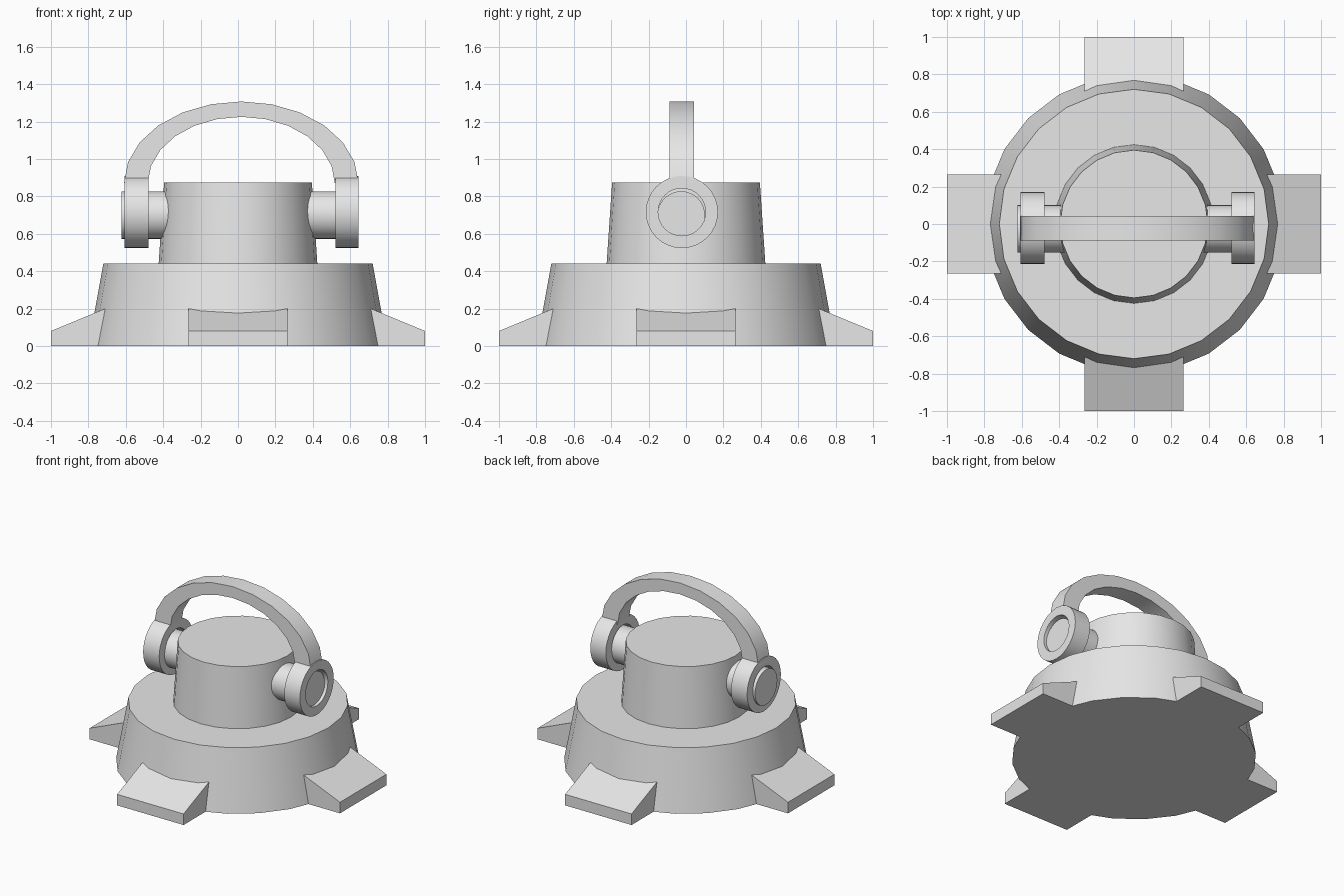
import bpy
import bmesh
from math import pi, cos, sin, radians
from mathutils import Matrix, Vector

old = bpy.data.objects.get("Cube")
if old:
    bpy.data.objects.remove(old, do_unlink=True)

GREY = (0.8, 0.8, 0.8, 1)
grey = bpy.data.materials.new("light grey")
grey.use_nodes = True
grey.diffuse_color = GREY
grey.node_tree.nodes["Principled BSDF"].inputs["Base Color"].default_value = GREY


def finish(name, bm):
    """Turn a bmesh into a smooth shaded object with sharp edges kept."""
    bmesh.ops.recalc_face_normals(bm, faces=bm.faces)
    mesh = bpy.data.meshes.new(name)
    bm.to_mesh(mesh)
    bm.free()
    mesh.materials.append(grey)
    obj = bpy.data.objects.new(name, mesh)
    bpy.context.collection.objects.link(obj)
    bpy.ops.object.select_all(action="DESELECT")
    obj.select_set(True)
    bpy.context.view_layer.objects.active = obj
    bpy.ops.object.shade_smooth_by_angle(angle=radians(30))
    return obj


def frustum(name, r_low, r_high, z_low, z_high, sides=24):
    bm = bmesh.new()
    bmesh.ops.create_cone(bm, cap_ends=True, segments=sides, radius1=r_low,
                          radius2=r_high, depth=z_high - z_low,
                          matrix=Matrix.Translation((0, 0, (z_low + z_high) / 2)))
    return finish(name, bm)


def prism(name, outline, y_mid, width, turn=0):
    """Extrude an x-z outline along y, then turn it about z."""
    bm = bmesh.new()
    face = bm.faces.new([bm.verts.new((x, y_mid - width / 2, z)) for x, z in outline])
    side = bmesh.ops.extrude_face_region(bm, geom=[face])["geom"]
    bmesh.ops.translate(bm, vec=(0, width, 0),
                        verts=[v for v in side if isinstance(v, bmesh.types.BMVert)])
    bmesh.ops.rotate(bm, cent=(0, 0, 0), matrix=Matrix.Rotation(turn, 3, "Z"), verts=bm.verts)
    return finish(name, bm)


def lathe_x(name, outline, y, z, sides=32):
    """Spin a closed (x, radius) outline about an axis along x."""
    bm = bmesh.new()
    rings = []
    for i in range(sides):
        a = 2 * pi * i / sides
        rings.append([bm.verts.new((x, y + r * cos(a), z + r * sin(a))) for x, r in outline])
    n = len(outline)
    for i in range(sides):
        a, b = rings[i], rings[(i + 1) % sides]
        for j in range(n):
            k = (j + 1) % n
            bm.faces.new((a[j], a[k], b[k], b[j]))
    return finish(name, bm)


# Stepped body
frustum("base", 0.80, 0.72, 0, 0.44)
frustum("upper_body", 0.425, 0.395, 0.43, 0.875)

# Four sloped feet around the base
foot = [(0.69, 0), (1, 0), (1, 0.08), (0.69, 0.208)]
for i, side in enumerate(("left", "back", "right", "front")):
    prism(side + "_foot", foot, 0, 0.53, i * pi / 2)

# Axle through the upper body
PIVOT_Y = -0.022
bm = bmesh.new()
bmesh.ops.create_cone(bm, cap_ends=True, segments=32, radius1=0.127, radius2=0.127, depth=1.245,
                      matrix=Matrix.Translation(Vector((0, PIVOT_Y - 0.004, 0.70)))
                      @ Matrix.Rotation(pi / 2, 4, "Y"))
finish("axle", bm)

# Pivot rings on the axle ends, set a little to the left
SHIFT = 0.0175
for name, x0, x1 in (("right_pivot_ring", SHIFT - 0.625, SHIFT - 0.497),
                     ("left_pivot_ring", SHIFT + 0.503, SHIFT + 0.627)):
    lathe_x(name, [(x0, 0.127), (x1, 0.127), (x1, 0.193), (x0, 0.193)], PIVOT_Y, 0.716)


# Arched handle
def arc(half_width, height):
    return [(SHIFT + half_width * cos(pi * i / 12), 0.87 + height * sin(pi * i / 12))
            for i in range(13)]


prism("handle", arc(0.627, 0.437) + arc(0.5, 0.355)[::-1], PIVOT_Y, 0.13)
